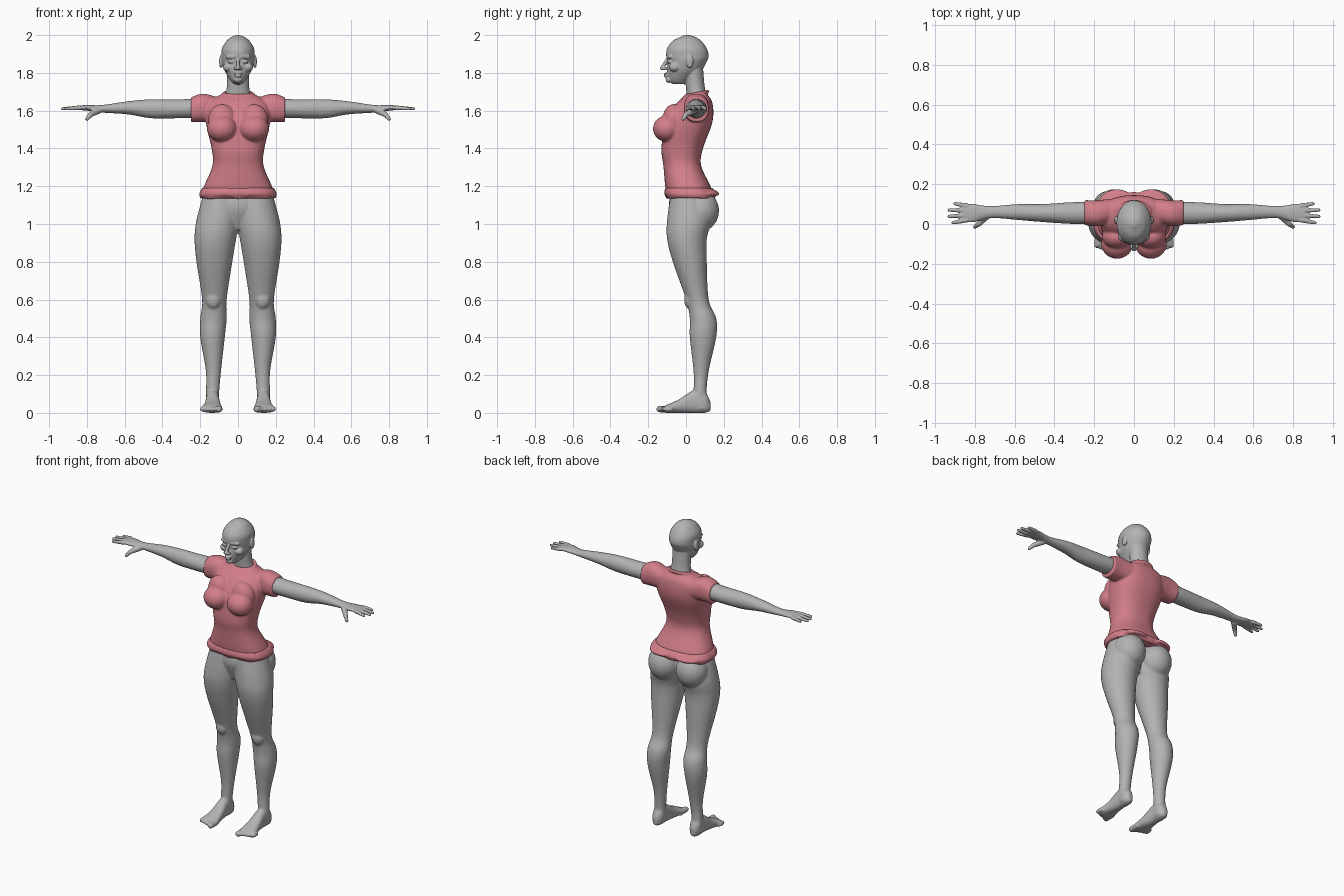
import bpy, bmesh
from math import sin, cos, pi, atan2, copysign
from mathutils import Vector, Matrix

default_cube = bpy.data.objects.get("Cube")
if default_cube:
    bpy.data.objects.remove(default_cube)


def make_material(name, color):
    material = bpy.data.materials.new(name)
    material.use_nodes = True
    material.diffuse_color = color
    shader = next(node for node in material.node_tree.nodes if node.type == 'BSDF_PRINCIPLED')
    shader.inputs["Base Color"].default_value = color
    return material


skin = make_material("grey skin", (.45, .45, .45, 1))
cloth = make_material("pink cloth", (.65, .21, .25, 1))


def smooth_rings(rings, steps=6):
    """Interpolate smoothly between neighbouring sections."""
    points = [Vector(ring) for ring in rings]
    points = [points[0], *points, points[-1]]
    result = []
    for before, start, end, after in zip(points, points[1:], points[2:], points[3:]):
        leave, arrive = (end - before) / 2, (after - start) / 2
        for step in range(steps):
            t = step / steps
            ease = t * t * (3 - 2 * t)
            result.append(start.lerp(end, ease) + leave * t * (1 - t) ** 2
                          - arrive * t * t * (1 - t))
    return result + [points[-1]]


def loft(bm, axis, rings, power=2, sides=40):
    """Skin rounded sections given as (position, low, high, low, high)."""
    place = {'x': lambda along, u, v: (along, u, v),
             'y': lambda along, u, v: (u, along, v),
             'z': lambda along, u, v: (u, v, along)}[axis]

    def bend(value):
        return copysign(abs(value) ** (2 / power), value)

    loops = []
    for along, u_low, u_high, v_low, v_high in smooth_rings(rings):
        loop = []
        for side in range(sides):
            angle = 2 * pi * side / sides
            u = (u_low + u_high + (u_high - u_low) * bend(cos(angle))) / 2
            v = (v_low + v_high + (v_high - v_low) * bend(sin(angle))) / 2
            loop.append(bm.verts.new(place(along, u, v)))
        loops.append(loop)
    for low, high in zip(loops, loops[1:]):
        for side in range(sides):
            bm.faces.new((low[side - 1], low[side], high[side], high[side - 1]))
    bm.faces.new(loops[0])
    bm.faces.new(loops[-1])


def loft_centred(bm, rings, power=2):
    """Upright loft with sections given as (height, half width, front, back)."""
    loft(bm, 'z', [(z, -half, half, front, back) for z, half, front, back in rings], power)


def ball(bm, location, radii):
    matrix = Matrix.Translation(location) @ Matrix.Diagonal((*radii, 1))
    bmesh.ops.create_uvsphere(bm, u_segments=24, v_segments=16, radius=1, matrix=matrix)


def bar(bm, start, end, start_radius, end_radius):
    """Tapered rod with round ends."""
    start, end = Vector(start), Vector(end)
    direction = end - start
    turn = direction.to_track_quat('Z', 'Y').to_matrix().to_4x4()
    bmesh.ops.create_cone(bm, cap_ends=True, segments=16, radius1=start_radius,
                          radius2=end_radius, depth=direction.length,
                          matrix=Matrix.Translation((start + end) / 2) @ turn)
    ball(bm, start, [start_radius] * 3)
    ball(bm, end, [end_radius] * 3)


def mirror(bm):
    """Copy everything so far to the other side."""
    copied = bmesh.ops.duplicate(bm, geom=bm.verts[:] + bm.edges[:] + bm.faces[:])["geom"]
    for element in copied:
        if isinstance(element, bmesh.types.BMVert):
            element.co.x = -element.co.x


def finish(bm, name, material, voxel_size, smoothing):
    """Fuse the overlapping volumes into one smooth surface."""
    bmesh.ops.recalc_face_normals(bm, faces=bm.faces[:])
    mesh = bpy.data.meshes.new(name)
    bm.to_mesh(mesh)
    bm.free()
    mesh.materials.append(material)
    part = bpy.data.objects.new(name, mesh)
    bpy.context.collection.objects.link(part)
    fuse = part.modifiers.new("fuse", 'REMESH')
    fuse.mode = 'VOXEL'
    fuse.voxel_size = voxel_size
    fuse.use_smooth_shade = True
    relax = part.modifiers.new("relax", 'SMOOTH')
    relax.factor = .5
    relax.iterations = smoothing


# Legs with buttocks and kneecaps
bm = bmesh.new()
loft(bm, 'z', [
    (1.17, -.02, .18, -.08, .11), (1.02, -.01, .22, -.1, .13), (.92, .01, .23, -.1, .11),
    (.8, .03, .22, -.07, .11), (.6, .06, .19, 0, .12), (.5, .06, .2, .02, .16),
    (.4, .07, .2, .02, .16), (.22, .09, .17, .04, .12), (.1, .1, .17, .04, .11),
    (.02, .1, .17, .04, .13)])
ball(bm, (.1, .075, 1.07), (.1, .1, .11))
ball(bm, (.13, .02, .6), (.04, .03, .05))

# Feet and toes
loft(bm, 'y', [
    (.13, .12, .15, .01, .06), (.1, .1, .17, 0, .11), (.04, .1, .17, 0, .12),
    (-.04, .09, .18, 0, .07), (-.11, .08, .2, 0, .04)], power=2.4)
for toe in range(5):
    x = .1 + .022 * toe
    radius = .013 if toe else .018
    bar(bm, (x, -.08, .02), (x, -.14 + .008 * toe, .02), radius, radius)
mirror(bm)

# Hips
loft_centred(bm, [(1.17, .13, -.08, .06), (1.08, .13, -.09, .07), (.97, .04, -.05, .06)])
finish(bm, "legs_and_hips", skin, .006, 5)

# Arms with fingers and thumb
bm = bmesh.new()
loft(bm, 'x', [
    (.14, 0, .11, 1.56, 1.67), (.3, 0, .11, 1.56, 1.66), (.46, .01, .1, 1.56, 1.66),
    (.58, .02, .1, 1.58, 1.65), (.72, .03, .09, 1.59, 1.63), (.8, .01, .1, 1.6, 1.63),
    (.86, .01, .1, 1.605, 1.625)])
for finger, tip in enumerate((.91, .93, .93, .9)):
    bar(bm, (.84, .02 + .024 * finger, 1.615), (tip, .006 + .032 * finger, 1.61), .013, .009)
knuckle = (.78, 0, 1.58)
bar(bm, (.74, .04, 1.6), knuckle, .018, .014)
bar(bm, knuckle, (.8, -.015, 1.555), .014, .01)
mirror(bm)
finish(bm, "arms", skin, .005, 4)

# Ears, brows, eyes, cheeks and nostrils
bm = bmesh.new()
ball(bm, (.09, .02, 1.86), (.01, .02, .035))
bar(bm, (.02, -.095, 1.885), (.055, -.08, 1.885), .01, .01)
ball(bm, (.035, -.085, 1.86), (.02, .015, .01))
ball(bm, (.05, -.06, 1.83), (.03, .03, .025))
ball(bm, (.012, -.114, 1.823), (.01, .012, .01))
mirror(bm)

# Skull, neck, nose, lips and chin
loft_centred(bm, [
    (1.74, .02, -.07, 0), (1.76, .04, -.09, .02), (1.81, .07, -.1, .08), (1.86, .085, -.097, .11),
    (1.89, .087, -.105, .12), (1.93, .085, -.1, .11), (1.97, .06, -.07, .08),
    (1.99, .035, -.03, .05), (2, .01, -.01, .02)])
loft_centred(bm, [(1.64, .08, .01, .12), (1.72, .06, 0, .1), (1.83, .06, -.01, .09)])
bar(bm, (0, -.1, 1.87), (0, -.127, 1.826), .008, .011)
for z, width in ((1.795, .023), (1.783, .02)):
    ball(bm, (0, -.105, z), (width, .013, .006))
ball(bm, (0, -.09, 1.765), (.024, .018, .018))
finish(bm, "head", skin, .004, 3)

# Shirt bust and sleeves
bm = bmesh.new()
ball(bm, (.085, -.1, 1.505), (.08, .075, .07))
ball(bm, (.085, -.065, 1.55), (.075, .06, .085))
loft(bm, 'x', [(.08, .02, .13, 1.55, 1.66), (.18, -.01, .12, 1.54, 1.69),
               (.25, -.005, .12, 1.54, 1.67)], power=2.3)
mirror(bm)

# Shirt body and collar
loft_centred(bm, [
    (1.16, .19, -.1, .14), (1.2, .18, -.11, .13), (1.31, .135, -.12, .08), (1.4, .14, -.13, .09),
    (1.54, .17, -.11, .14), (1.64, .16, -.05, .14), (1.69, .08, .01, .11)], power=2.4)
collar = []
for step in range(24):
    angle = pi * step / 12
    collar.append((.077 * cos(angle), .056 + .058 * sin(angle), 1.69 + .012 * sin(angle)))
for start, end in zip(collar, collar[1:] + collar[:1]):
    bar(bm, start, end, .009, .009)
finish(bm, "shirt", cloth, .006, 4)

# Rolled, scalloped hem
bm = bmesh.new()
ball(bm, (.085, .085, 1.16), (.1, .09, .03))
mirror(bm)
loft_centred(bm, [(1.13, .2, -.1, .15), (1.16, .205, -.115, .16), (1.19, .19, -.11, .14)], power=2.7)
for vert in bm.verts:
    if vert.co.z < 1.145:
        vert.co.z += .01 * abs(sin(3 * atan2(vert.co.x, vert.co.y)))
finish(bm, "shirt_hem", cloth, .005, 2)
